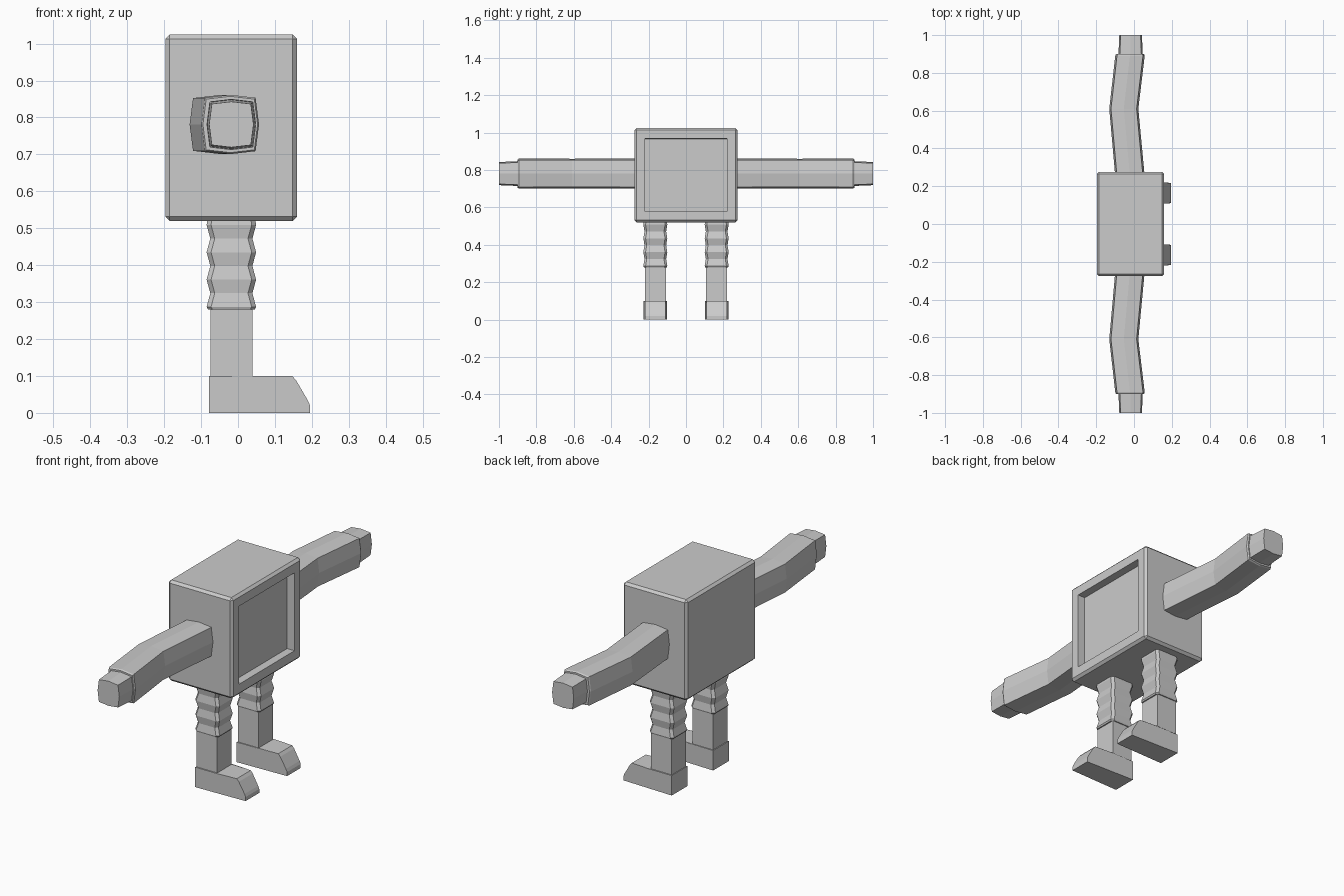
import bpy, bmesh
from mathutils import Vector

if "Cube" in bpy.data.objects:
    bpy.data.objects.remove(bpy.data.objects["Cube"])


def make(name, bm):
    bmesh.ops.recalc_face_normals(bm, faces=bm.faces[:])
    me = bpy.data.meshes.new(name)
    bm.to_mesh(me)
    bm.free()
    ob = bpy.data.objects.new(name, me)
    bpy.context.collection.objects.link(ob)
    return ob


def loft(name, rings):
    """Skin a list of equal-length point rings and cap both ends."""
    bm = bmesh.new()
    vr = [[bm.verts.new(p) for p in r] for r in rings]
    n = len(vr[0])
    for a, b in zip(vr, vr[1:]):
        for i in range(n):
            j = (i + 1) % n
            bm.faces.new((a[i], a[j], b[j], b[i]))
    bm.faces.new(vr[0])
    bm.faces.new(vr[-1])
    return make(name, bm)


def box(bm, lo, hi):
    lo, hi = Vector(lo), Vector(hi)
    vs = bmesh.ops.create_cube(bm, size=1)["verts"]
    for v in vs:
        v.co = (lo + hi) / 2 + v.co * (hi - lo)


# Body: bevelled box with a recessed panel on the +x face
bm = bmesh.new()
box(bm, (-0.197, -0.276, 0.52), (0.16, 0.276, 1.025))
bmesh.ops.bevel(bm, geom=bm.edges[:], offset=0.012, segments=1, affect='EDGES')
panel = max(bm.faces, key=lambda f: f.calc_center_median().x)
bmesh.ops.inset_region(bm, faces=[panel], thickness=0.064, depth=0)
bmesh.ops.inset_region(bm, faces=[panel], thickness=0.001, depth=-0.04)
bmesh.ops.inset_region(bm, faces=[panel], thickness=0.009, depth=0)
make("body", bm)

# Arm cross-section: bulged square with eight sides
SECTION = [(1, 0), (.88, .9), (0, 1), (-.88, .9),
           (-1, 0), (-.88, -.9), (0, -1), (.88, -.9)]


def arm_ring(y, cx, r):
    return [(cx + r * u, y, 0.781 + r * 1.03 * v) for u, v in SECTION]


def leg_ring(z, rx, ry, y0, c=0.012):
    pts = [(rx, -ry + c), (rx, ry - c), (rx - c, ry), (-rx + c, ry),
           (-rx, ry - c), (-rx, -ry + c), (-rx + c, -ry), (rx - c, -ry)]
    return [(-0.018 + x, y0 + y, z) for x, y in pts]


for side, s in (("right", -1), ("left", 1)):
    # Sleeve with a bend at the elbow, and a rolled cuff
    path = [(0.26, -0.022, .078), (0.61, -0.054, .077), (0.893, -0.021, .078),
            (0.9, -0.021, .074), (0.9, -0.018, .066), (0.89, -0.018, .065)]
    loft(side + "_sleeve", [arm_ring(s * y, cx, r) for y, cx, r in path])
    # Hand stub
    loft(side + "_hand", [arm_ring(s * 0.88, -0.018, .065),
                          arm_ring(s * 1.0, -0.018, .060)])

    y0 = s * 0.164
    # Ribbed trouser leg
    rings = [leg_ring(0.28, .058, .056, y0), leg_ring(0.28, .063, .061, y0)]
    for k in range(7):
        d = 0.0 if k % 2 == 0 else 0.010
        rings.append(leg_ring(0.287 + k * 0.037, .067 - d, .064 - d * 0.6, y0))
    rings.append(leg_ring(0.53, .064, .061, y0))
    loft(side + "_trouser", rings)

    # Shin
    bm = bmesh.new()
    box(bm, (-0.075, y0 - .056, 0.09), (0.039, y0 + .056, 0.30))
    make(side + "_shin", bm)

    # Boot: side profile narrowing slightly to the toe
    prof = [(-.079, 0, .062), (.195, 0, .054), (.195, .02, .054),
            (.189, .034, .054), (.158, .087, .055), (.147, .1, .055), (.05, .1, .062), (-.079, .1, .062)]
    loft(side + "_boot", [[(x, y0 + t * w, z) for x, z, w in prof]
                          for t in (-1, 1)])
